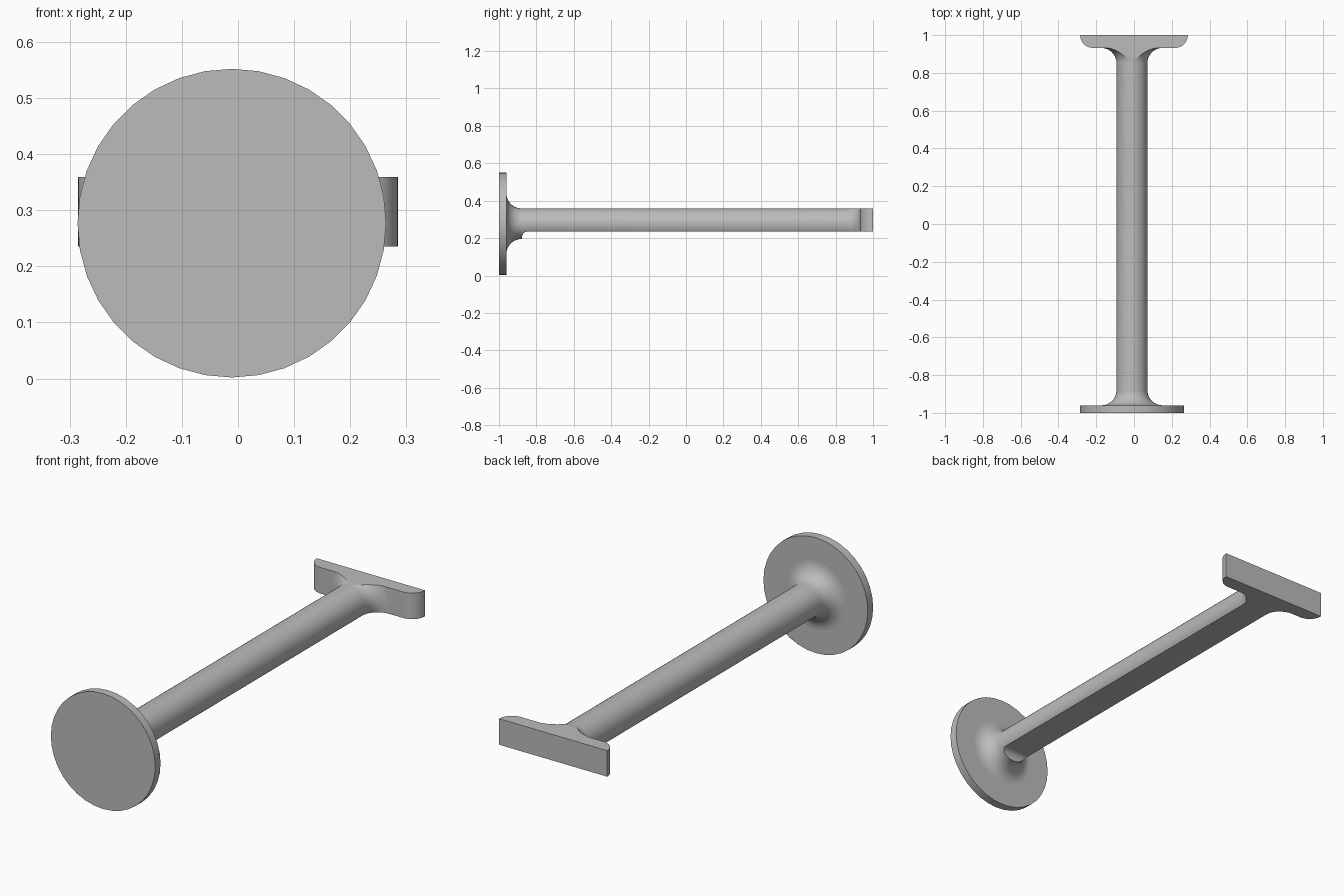
import bpy, bmesh
from math import cos, sin, pi, radians
from mathutils import Matrix, Vector

cube = bpy.data.objects.get("Cube")
if cube:
    bpy.data.objects.remove(cube)

AXIS_X, AXIS_Z = -0.011, 0.277   # shaft axis
RADIUS, FILLET = 0.082, 0.08
BOTTOM, TOP = 0.235, 0.359       # flats on the shaft and foot
HEAD_Y, FOOT_Y = -0.96, 0.932    # inner faces of head and foot
SIDES = 36

grey = bpy.data.materials.new("grey")
grey.use_nodes = True
grey.diffuse_color = (0.5, 0.5, 0.5, 1)
grey.node_tree.nodes["Principled BSDF"].inputs["Base Color"].default_value = (0.5, 0.5, 0.5, 1)


def finish(name, bm):
    bmesh.ops.recalc_face_normals(bm, faces=bm.faces)
    mesh = bpy.data.meshes.new(name)
    bm.to_mesh(mesh)
    bm.free()
    mesh.materials.append(grey)
    obj = bpy.data.objects.new(name, mesh)
    bpy.context.collection.objects.link(obj)
    return obj


def lathe(name, profile):
    """Revolve (y, radius) points about the shaft axis."""
    bm = bmesh.new()
    rings = []
    for y, r in profile:
        angles = [2 * pi * i / SIDES + pi / 2 for i in range(SIDES)]
        rings.append([bm.verts.new((AXIS_X + r * cos(a), y, AXIS_Z + r * sin(a))) for a in angles])
    for a, b in zip(rings, rings[1:]):
        for i in range(SIDES):
            j = (i + 1) % SIDES
            bm.faces.new((a[i], a[j], b[j], b[i]))
    bm.faces.new(rings[0])
    bm.faces.new(rings[-1])
    return finish(name, bm)


def extrude(name, points, direction):
    """Extrude a flat outline of 3D points."""
    bm = bmesh.new()
    face = bm.faces.new([bm.verts.new(p) for p in points])
    out = bmesh.ops.extrude_face_region(bm, geom=[face])
    moved = [v for v in out["geom"] if isinstance(v, bmesh.types.BMVert)]
    bmesh.ops.translate(bm, verts=moved, vec=Vector(direction))
    return finish(name, bm)


def arc(cx, cy, r, start, end, steps=10):
    angles = [radians(start + (end - start) * i / steps) for i in range(steps + 1)]
    return [(cx + r * cos(a), cy + r * sin(a)) for a in angles]


def combine(target, tool, operation):
    mod = target.modifiers.new(operation.lower(), "BOOLEAN")
    mod.operation, mod.object, mod.solver = operation, tool, "EXACT"
    bpy.context.view_layer.objects.active = target
    bpy.ops.object.modifier_apply(modifier=mod.name)
    bpy.data.objects.remove(tool)


# Round head
head = lathe("head_disc", [(-1, 0.275), (HEAD_Y, 0.275)])

# Shaft flaring into the head and the foot
flare = RADIUS + FILLET
profile = [(HEAD_Y - 0.02, flare)]
profile += arc(HEAD_Y + FILLET, flare, FILLET, 180, 270)
profile += arc(FOOT_Y - FILLET, flare, FILLET, 270, 360)
profile += [(FOOT_Y + 0.03, flare)]
shaft = lathe("shaft_and_foot", profile)

# Cross foot with rounded inner corners, left overlong until trimmed
corner = 1 - FOOT_Y
right = arc(0.285 - corner, 1, corner, 270, 360)
outline = right + [(-x, y) for x, y in reversed(right)]
foot = extrude("foot", [(x, y, 0.2) for x, y in outline], (0, 0, 0.2))
combine(shaft, foot, "UNION")

# Flat underside, ending in a small rounded step near the head
step = 0.03
under = arc(-0.877 + step, BOTTOM - step, step, 180, 90, 6)
under += [(1.1, BOTTOM), (1.1, -0.1), (-0.877, -0.1)]
lower = extrude("underside_cutter", [(-0.5, y, z) for y, z in under], (1, 0, 0))
combine(shaft, lower, "DIFFERENCE")

# Flat top of the foot
above = [(0.8, TOP), (1.1, TOP), (1.1, 0.6), (0.8, 0.6)]
upper = extrude("top_cutter", [(-0.5, y, z) for y, z in above], (1, 0, 0))
combine(shaft, upper, "DIFFERENCE")

# Smooth curves, crisp edges
for obj in (head, shaft):
    bpy.ops.object.select_all(action="DESELECT")
    obj.select_set(True)
    bpy.context.view_layer.objects.active = obj
    bpy.ops.object.shade_smooth_by_angle(angle=radians(25))
